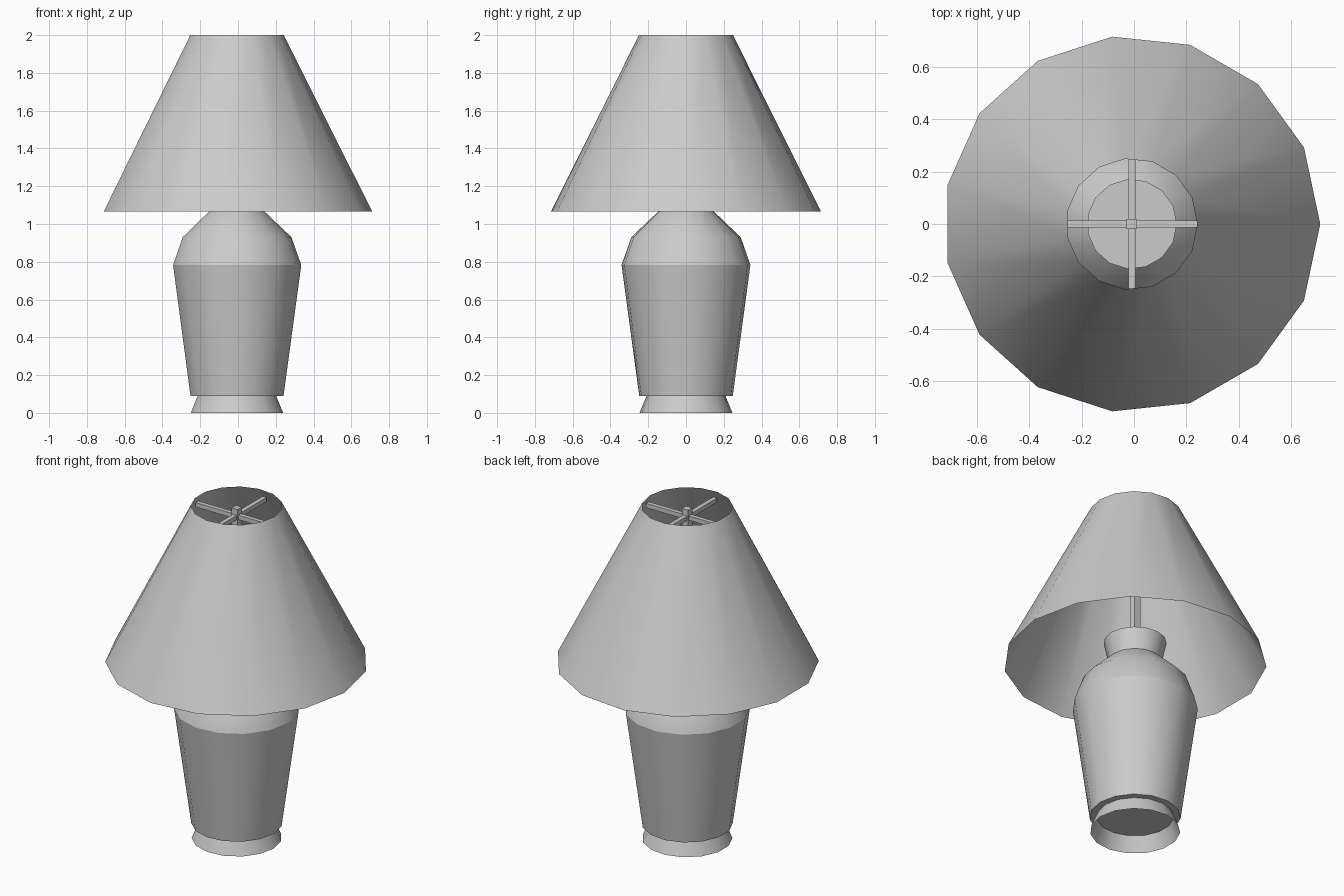
import bpy, bmesh, math

if "Cube" in bpy.data.objects:
    bpy.data.objects.remove(bpy.data.objects["Cube"])

SIDES = 15
CX = -0.008  # the odd side count shifts the axis slightly


def lathe(name, profile, cap_top=False):
    """Turn a (radius, z) profile into an open faceted shell."""
    bm = bmesh.new()
    rings = [[bm.verts.new((CX + r * math.cos(2 * math.pi * i / SIDES),
                            r * math.sin(2 * math.pi * i / SIDES), z))
              for i in range(SIDES)] for r, z in profile]
    for a, b in zip(rings, rings[1:]):
        for i in range(SIDES):
            j = (i + 1) % SIDES
            bm.faces.new((a[i], a[j], b[j], b[i]))
    if cap_top:
        bm.faces.new(rings[-1])
    mesh = bpy.data.meshes.new(name)
    bm.to_mesh(mesh)
    bm.free()
    obj = bpy.data.objects.new(name, mesh)
    bpy.context.collection.objects.link(obj)
    bpy.ops.object.select_all(action='DESELECT')
    obj.select_set(True)
    bpy.context.view_layer.objects.active = obj
    bpy.ops.object.shade_smooth_by_angle(angle=math.radians(32))
    return obj


def box(name, size, z):
    bpy.ops.mesh.primitive_cube_add(size=1, location=(CX, 0, z))
    obj = bpy.context.object
    obj.name = name
    obj.scale = size
    return obj


# Hollow foot, closed where it meets the body
lathe("foot", [(0.247, 0), (0.21, 0.09)], cap_top=True)

# Vase body with underside ledge, rounded shoulder and flared neck
lathe("body", [(0.21, 0.09), (0.249, 0.09), (0.343, 0.783)])
lathe("shoulder", [(0.343, 0.783), (0.291, 0.93), (0.146, 1.068)])
lathe("neck", [(0.146, 1.068), (0.172, 1.19)], cap_top=True)

# Open conical shade
lathe("shade", [(0.719, 1.065), (0.25, 2.0)])

# Stem and the crossed arms holding the shade
box("stem", (0.04, 0.04, 0.80), 1.59)
box("arm_across", (0.53, 0.026, 0.026), 1.94)
box("arm_along", (0.026, 0.53, 0.026), 1.94)
